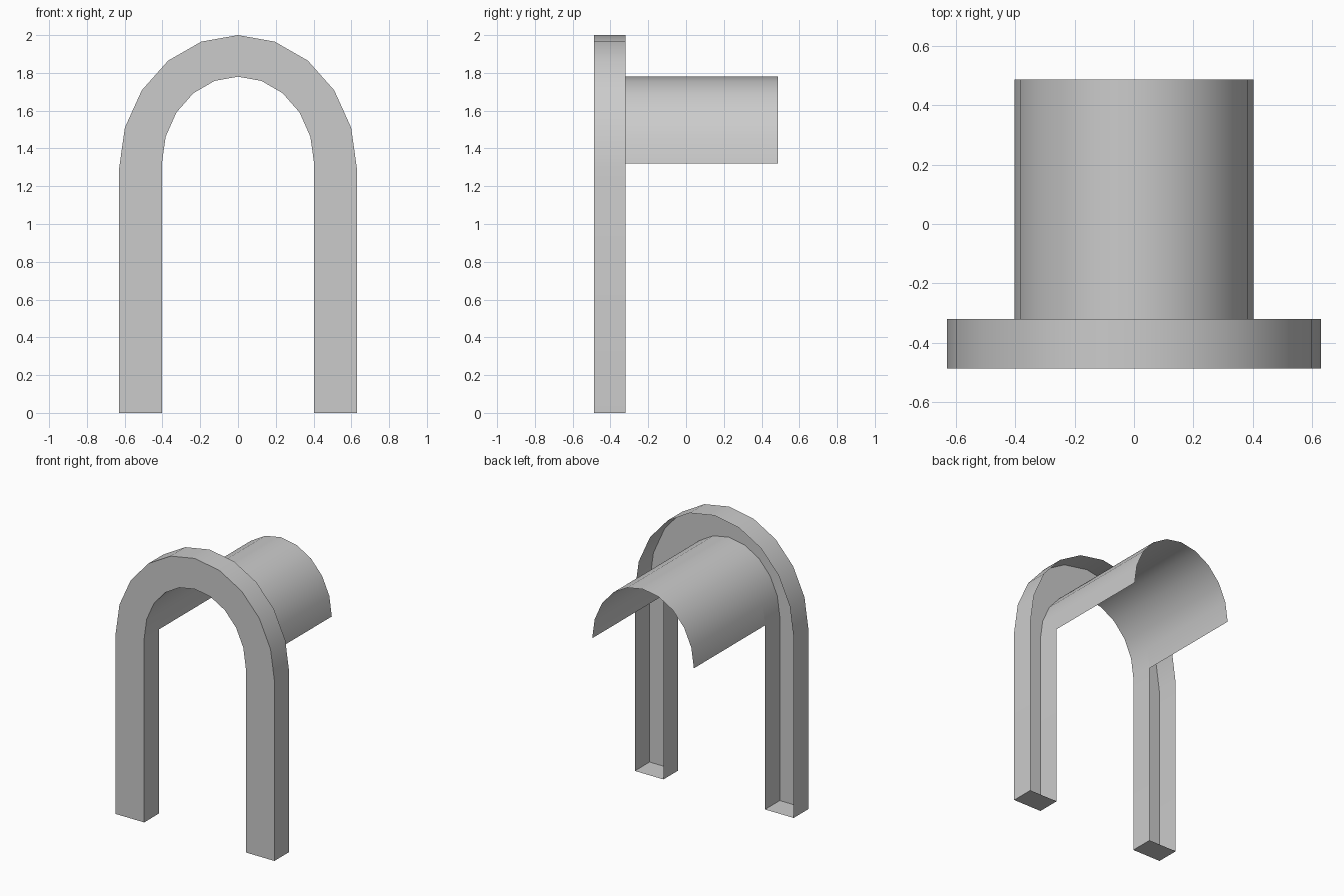
import bpy, bmesh, math

if "Cube" in bpy.data.objects:
    bpy.data.objects.remove(bpy.data.objects["Cube"])

FRONT, REAR, END = -0.487, -0.32, 0.487
STEPS = 10


def arc(half_width, spring, top):
    """Half-ellipse from the right springing point over to the left."""
    pts = []
    for i in range(STEPS + 1):
        a = math.pi * i / STEPS
        pts.append((half_width * math.cos(a), spring + (top - spring) * math.sin(a)))
    return pts


def with_legs(points):
    return [(points[0][0], 0)] + points + [(points[-1][0], 0)]


def row(bm, points, y):
    return [bm.verts.new((x, y, z)) for x, z in points]


def bridge(bm, a, b):
    for i in range(len(a) - 1):
        bm.faces.new((a[i], a[i + 1], b[i + 1], b[i]))


def finish(bm, name):
    mesh = bpy.data.meshes.new(name)
    bm.to_mesh(mesh)
    bm.free()
    obj = bpy.data.objects.new(name, mesh)
    bpy.context.collection.objects.link(obj)
    bpy.ops.object.select_all(action='DESELECT')
    obj.select_set(True)
    bpy.context.view_layer.objects.active = obj
    bpy.ops.object.shade_smooth_by_angle(angle=math.radians(30))


outer_arc = arc(0.63, 1.29, 2.0)
inner_arc = arc(0.403, 1.32, 1.78)

# Arch frame: front face, outer and inner walls, foot caps, open at the back
bm = bmesh.new()
outer, inner = with_legs(outer_arc), with_legs(inner_arc)
outer_front, outer_rear = row(bm, outer, FRONT), row(bm, outer, REAR)
inner_front, inner_rear = row(bm, inner, FRONT), row(bm, inner, REAR)
bridge(bm, outer_front, inner_front)
bridge(bm, outer_rear, outer_front)
bridge(bm, inner_front, inner_rear)
bm.faces.new((outer_front[0], outer_rear[0], inner_rear[0], inner_front[0])[::-1])
bm.faces.new((outer_front[-1], outer_rear[-1], inner_rear[-1], inner_front[-1]))
bmesh.ops.recalc_face_normals(bm, faces=bm.faces)
finish(bm, "arch_frame")

# Vault: thin curved sheet running back from the inner arch
bm = bmesh.new()
bridge(bm, row(bm, inner_arc, END), row(bm, inner_arc, REAR))
finish(bm, "vault")
